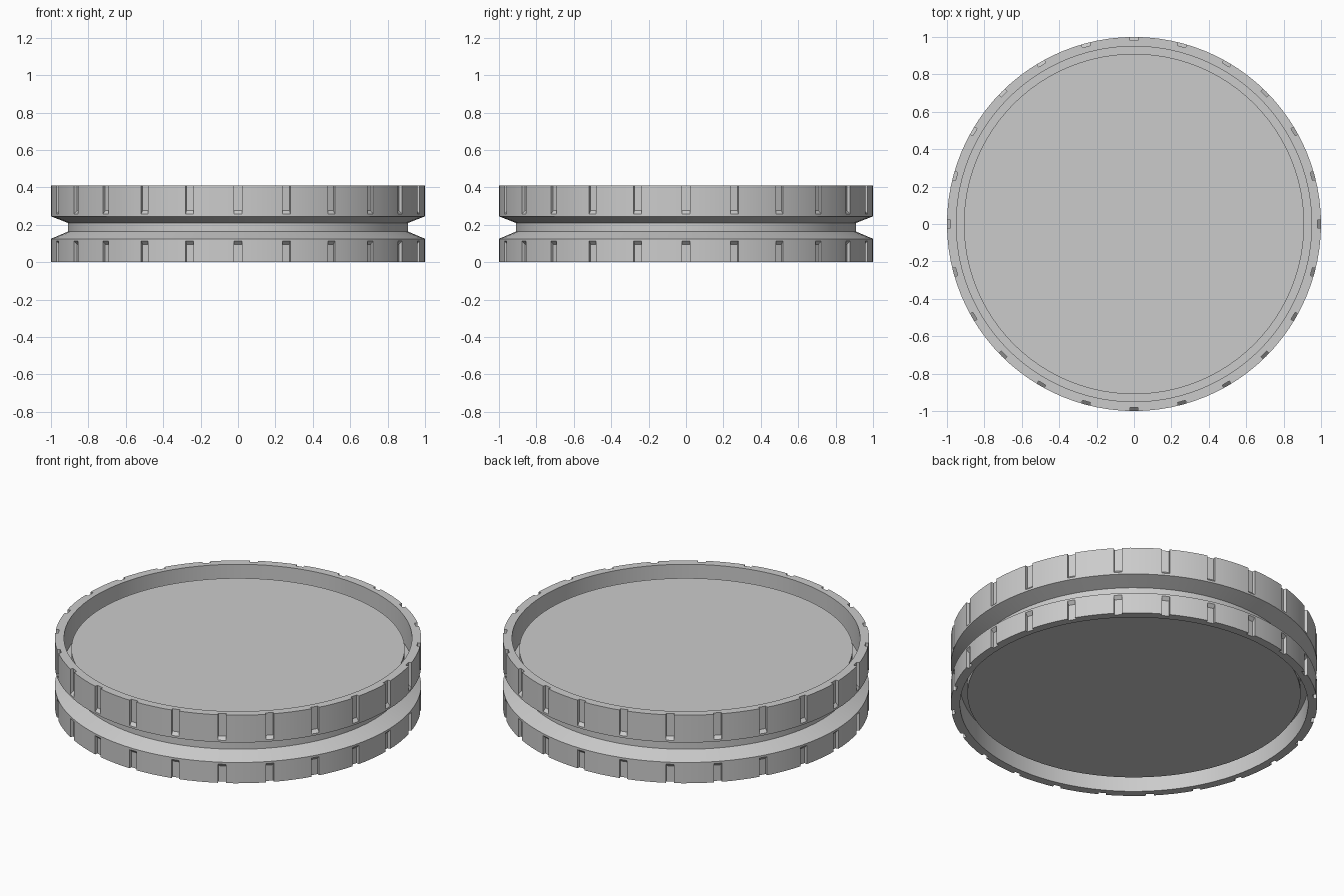
import bpy, bmesh, math
from mathutils import Matrix

if "Cube" in bpy.data.objects:
    bpy.data.objects.remove(bpy.data.objects["Cube"])

SEGMENTS = 96
NOTCHES = 24
HEIGHT = 0.41

grey = bpy.data.materials.new("light_grey")
grey.diffuse_color = (0.6, 0.6, 0.6, 1)
grey.use_nodes = True
grey.node_tree.nodes["Principled BSDF"].inputs["Base Color"].default_value = grey.diffuse_color


def add_object(name, bm):
    bmesh.ops.recalc_face_normals(bm, faces=bm.faces)
    mesh = bpy.data.meshes.new(name)
    bm.to_mesh(mesh)
    bm.free()
    mesh.materials.append(grey)
    obj = bpy.data.objects.new(name, mesh)
    bpy.context.collection.objects.link(obj)
    return obj


# Wheel body: recessed discs, inner gutters, rims and outer V groove
profile = [
    (0, 0.065), (0.91, 0.065), (0.91, 0.125), (0.95, 0.125), (0.95, 0),
    (1, 0), (1, 0.125), (0.91, 0.163), (0.91, 0.21), (1, 0.245),
    (1, HEIGHT), (0.95, HEIGHT), (0.95, 0.245), (0.91, 0.245),
    (0.91, 0.345), (0, 0.345),
]
bm = bmesh.new()
verts = [bm.verts.new((r, 0, z)) for r, z in profile]
edges = [bm.edges.new(pair) for pair in zip(verts, verts[1:])]
bmesh.ops.spin(bm, geom=verts + edges, cent=(0, 0, 0), axis=(0, 0, 1),
               angle=math.tau, steps=SEGMENTS, use_duplicate=False)
bmesh.ops.remove_doubles(bm, verts=bm.verts, dist=1e-4)
wheel = add_object("grooved_wheel", bm)

# Notch cutters: open at the rim edge, with a sloped inner end
upper = [(0.982, 0.275), (1.04, 0.217), (1.04, 0.5), (0.982, 0.5)]
lower = [(0.982, 0.095), (1.04, 0.153), (1.04, -0.1), (0.982, -0.1)]
bm = bmesh.new()
for i in range(NOTCHES):
    turn = Matrix.Rotation(math.tau * i / NOTCHES, 3, 'Z')
    for outline in (upper, lower):
        sides = [[bm.verts.new(turn @ Matrix.Translation((r, y, z)).translation)
                  for r, z in outline] for y in (-0.022, 0.022)]
        bm.faces.new(sides[0])
        bm.faces.new(sides[1][::-1])
        for a in range(4):
            b = (a + 1) % 4
            bm.faces.new((sides[0][b], sides[0][a], sides[1][a], sides[1][b]))
cutter = add_object("notch_cutter", bm)
cutter.hide_render = True

# Cut the notches, then smooth the round walls
cut = wheel.modifiers.new("notches", 'BOOLEAN')
cut.operation = 'DIFFERENCE'
cut.solver = 'EXACT'
cut.object = cutter
bpy.ops.object.select_all(action='DESELECT')
bpy.context.view_layer.objects.active = wheel
wheel.select_set(True)
bpy.ops.object.modifier_apply(modifier=cut.name)
bpy.data.objects.remove(cutter, do_unlink=True)
bpy.ops.object.shade_smooth_by_angle(angle=math.radians(18))
